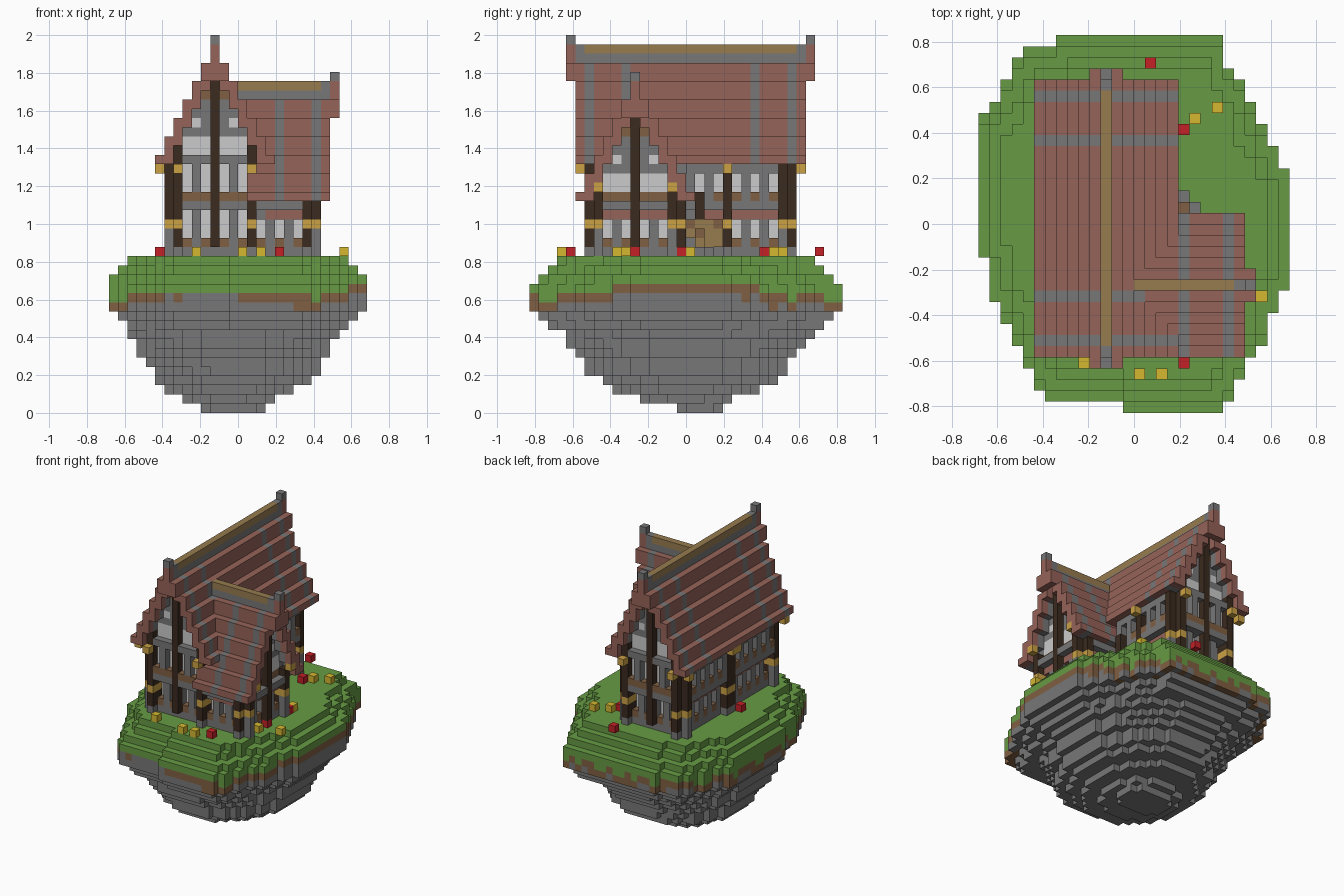
import bpy, bmesh, math, random

random.seed(4)
V = 2 / 41  # edge length of one block

cube = bpy.data.objects.get("Cube")
if cube:
    bpy.data.objects.remove(cube, do_unlink=True)

COLOURS = {
    "grass": (.135, .33, .058), "soil": (.215, .115, .055), "stone": (.185, .185, .185),
    "roof_tile": (.30, .125, .098), "dark_wood": (.043, .024, .014), "ridge_wood": (.31, .20, .08),
    "lantern_gold": (.60, .36, .06), "yellow_flower": (.66, .48, .03),
    "red_flower": (.55, .015, .02), "pale_glass": (.60, .60, .60)}
NAMES = list(COLOURS)
MATS = []
for name, rgb in COLOURS.items():
    m = bpy.data.materials.new(name)
    m.use_nodes = True
    m.diffuse_color = (*rgb, 1)
    m.node_tree.nodes["Principled BSDF"].inputs["Base Color"].default_value = (*rgb, 1)
    MATS.append(m)

owner = {}  # block position -> (part, colour)


def put(part, x, y, k, colour):
    owner[(x, y, k)] = (part, colour)


def main_axis(a, b):
    """across and along the main ridge"""
    return a - 3, b


def wing_axis(a, b):
    """across and along the wing ridge"""
    return b, a - 6


# Island: an outline fitted to each upper layer, an ellipse to each lower one
OUTLINE = [(16, -7, 8), (15, -10, 8), (14, -11, 8), (13, -11, 9), (11, -12, 10), (10, -13, 11),
           (9, -14, 11), (7, -14, 12), (5, -14, 13), (-3, -14, 14), (-6, -13, 14), (-7, -13, 13),
           (-8, -12, 13), (-9, -12, 12), (-11, -11, 12), (-12, -10, 11), (-13, -10, 10),
           (-14, -9, 10), (-15, -9, 9), (-16, -8, 9), (-17, -1, 8)]
LAYERS = [(-4, 3, -1, 4), (-6, 4, -5, 5), (-8, 6, -8, 8), (-9, 8, -9, 10), (-9, 9, -11, 11),
          (-10, 9, -11, 11), (-11, 10, -12, 12), (-11, 10, -13, 13), (-12, 11, -13, 14),
          (-12, 12, -15, 15), (-13, 13, -16, 16), (-14, 14, -17, 17), (-14, 14, -17, 17),
          (-14, 14, -17, 17), (-14, 14, -16, 16), (-13, 13, -15, 15), (-12, 12, -14, 14)]
jitter = {(x, y): random.random() for x in range(-14, 14) for y in range(-17, 17)}


def inside(x, y, k):
    xl, xr, yl, yr = LAYERS[k]
    u, v = (x + .5 - xl) / (xr - xl), (y + .5 - yl) / (yr - yl)
    if not (0 < u < 1 and 0 < v < 1):
        return False
    if k < 9:
        return abs(2 * u - 1) ** 2.1 + abs(2 * v - 1) ** 2.1 < 1.01
    left, right = next((l, r) for low, l, r in OUTLINE if v * 34 - 17 >= low)
    return left < u * 28 - 14 < right


def ground(x, y, k):
    t = math.atan2(y + .5, x + .5)
    bumps = math.exp(-(t / .6) ** 2) + math.exp(-((t + 1.75) / .3) ** 2)
    rock = 10.3 + 2.2 * bumps + jitter[x, y]
    if k < min(rock, 13):
        return "island_rock", "stone"
    if k < min(rock + 1.2, 14) and inside(x, y, k + 1):
        return "island_soil", "soil"
    return "island_grass", "grass"


for (x, y) in jitter:
    for k in range(len(LAYERS)):
        if inside(x, y, k):
            part, colour = ground(x, y, k)
            put(part, x, y, k, colour)


# Storey walls: place(u, d) maps along-wall u and outward d to a block column
def facade(part, place, u0, u1, parity, upper, band):
    for u in range(u0, u1 + 1):
        window = u % 2 == parity
        for k in range(17, 22):
            glass = window and 18 < k < (21 if band else 22)
            colour = "pale_glass" if glass else "stone"
            if k == 18 and window:
                colour = "soil"
            if k == 21 and band and u0 < u < u1:
                colour = "roof_tile"
            put(part, *place(u, -2 if glass else -1), k, colour)
        for d in (0, -1):
            put(part, *place(u, d), 22, "stone")
        if upper:
            for k in range(23, 28):
                glass = window and 23 < k < (26 if band else 27)
                colour = "pale_glass" if glass else "stone"
                if k == 23 and (window or not band):
                    colour = "soil"
                put(part, *place(u, -1 if glass else 0), k, colour)


facade("main_walls", lambda u, d: (u, -11 - d), -7, 1, 0, True, False)
facade("main_walls", lambda u, d: (u, 11 + d), -7, 1, 0, True, False)
facade("main_walls", lambda u, d: (-8 - d, u), -10, 10, 1, True, True)
facade("main_walls", lambda u, d: (2 + d, u), 0, 10, 1, True, True)
facade("wing_walls", lambda u, d: (u, -11 - d), 2, 7, 0, False, True)
facade("wing_walls", lambda u, d: (u, -1 + d), 3, 7, 0, False, True)
facade("wing_walls", lambda u, d: (8 + d, u), -10, -2, 1, False, True)


# Gable walls with attic windows and a proud central pole
def gable(part, axis, b, out, top, sill):
    for k in range(top - 12, top - 1):
        half = min(5, (top - k) // 2)
        for a in range(-half, half + 1):
            colour = "stone"
            if k in (top - 11, top - 10) and abs(a) <= 3 or k == top - 8 and abs(a) == 2:
                colour = "pale_glass"
            elif k == top - 5 and abs(a) == 1:
                colour = "soil"
            elif k == top - 12 and abs(a) <= 3:
                colour = sill
            put(part, *axis(a, b), k, colour)
    for k in range(18, top - 2):
        put("gable_pole", *axis(0, b + out), k, "dark_wood")


gable("main_gables", main_axis, -10, -1, 39, "stone")
gable("main_gables", main_axis, 10, 1, 39, "stone")
gable("wing_gable", wing_axis, 7, 1, 35, "soil")


# Corner posts with stone feet and gold collars
def post(cells, foot_x, top):
    for px, py in cells:
        for k in range(17, top):
            colour = "dark_wood"
            if k < 20 and (px == foot_x or k == 17):
                colour = "stone"
            elif k == 20:
                colour = "lantern_gold"
            put("corner_posts", px, py, k, colour)


def corner(x, y, sx, sy):
    return (x, y + sy), (x + sx, y), (x + sx, y + sy)


for y, sy in ((-11, 1), (11, -1)):
    post(corner(-8, y, 1, sy), -8, 29)
    for x, ly in ((-9, y), (-7, y - sy), (1, y - sy)):
        put("lanterns", x, ly, 26, "lantern_gold")
post(corner(2, 11, -1, -1), 2, 29)
post(((1, -11), (1, -10)), 2, 29)
for y, sy in ((-11, 1), (-1, -1)):
    post(corner(8, y, -1, sy), 8, 24)

# Posts along the long sides
for x, y, out in ((-8, 0, -1), (-8, 1, -1), (2, 4, 1)):
    for k in range(17, 27):
        colour = "stone" if k == 17 else "lantern_gold" if k == 20 else "dark_wood"
        put("side_posts", x, y, k, colour)
    put("lanterns", x + out, y, 26, "lantern_gold")

# Porch in the inner corner
for y in range(0, 4):
    for k in (19, 20):
        put("porch", 3, y, k, "soil" if k == 20 and y in (0, 3) else "ridge_wood")
for y in (1, 2, 3):
    put("porch", 3, y, 18, "ridge_wood")
for k in (17, 18, 19):
    put("porch", 4, 1, k, "soil" if k == 19 else "ridge_wood")
for x, y in ((4, 2), (5, 1)):
    put("porch", x, y, 17, "stone")
for k in (21, 22, 23):
    put("porch", 3, 1, k, "dark_wood")


# Stepped roofs with stripes, ridge beams and raised end caps
def roof(part, axis, b0, b1, ridge_start, top, stripes, ends):
    for b in range(b0, b1 + 1):
        for h in range(1, 7):
            for a in (-h, h):
                for k in range(max(top - 12, top - 2 * h - 2), top - 2 * h + 1):
                    put(part, *axis(a, b), k, "stone" if b in stripes else "roof_tile")
    for b in range(ridge_start, b1 + 1):
        tip = any(abs(b - e) == 1 for e in ends)
        put(part, *axis(0, b), top, "stone" if tip else "ridge_wood")
        put(part, *axis(0, b), top - 1, "stone")
        put(part, *axis(0, b), top - 2, "roof_tile")
    for e in ends:
        for k in range(top - 3, top + 2):
            for a in ((-1, 0, 1) if k < top - 1 else (0,)):
                put(part, *axis(a, e), k, "stone" if k > top else "roof_tile")


# each h is one block out from the ridge and two blocks down
roof("wing_roof", wing_axis, 1, 9, 0, 35, (4, 8), (10,))
roof("main_roof", main_axis, -12, 12, -12, 39, (-11, -7, 7, 11), (-13, 13))
for y in (-10, -2):
    put("lanterns", 9, y, 24, "lantern_gold")

# Flowers
for colour, spots in (
        ("red_flower", ((1, 14), (4, 8), (4, -13), (8, -6), (8, -1), (-9, -1))),
        ("yellow_flower", ((5, 9), (7, 10), (11, -7), (-5, -13), (0, -14), (2, -14), (8, -8), (8, 0)))):
    for x, y in spots:
        put("flowers", x, y, 17, colour)

# Turn each part into a mesh of its exposed block faces
SIDES = []
for axis in range(3):
    u, v = (axis + 1) % 3, (axis + 2) % 3
    for s in (0, 1):
        step = [0, 0, 0]
        step[axis] = 2 * s - 1
        ring = []
        for p, q in ((0, 0), (1, 0), (1, 1), (0, 1)):
            c = [0, 0, 0]
            c[axis], c[u], c[v] = s, p, q
            ring.append(c)
        SIDES.append((step, ring if s else ring[::-1]))


def shift(cell, offset):
    return tuple(c + o for c, o in zip(cell, offset))


parts = {}
for cell, (part, colour) in owner.items():
    parts.setdefault(part, []).append((cell, colour))
for part, blocks in parts.items():
    bm = bmesh.new()
    verts = {}
    used = sorted({c for _, c in blocks}, key=NAMES.index)
    for cell, colour in blocks:
        for step, ring in SIDES:
            if shift(cell, step) in owner:
                continue
            points = [shift(cell, r) for r in ring]
            for p in points:
                if p not in verts:
                    verts[p] = bm.verts.new([c * V for c in p])
            bm.faces.new([verts[p] for p in points]).material_index = used.index(colour)
    mesh = bpy.data.meshes.new(part)
    bm.to_mesh(mesh)
    bm.free()
    for c in used:
        mesh.materials.append(MATS[NAMES.index(c)])
    bpy.context.collection.objects.link(bpy.data.objects.new(part, mesh))
